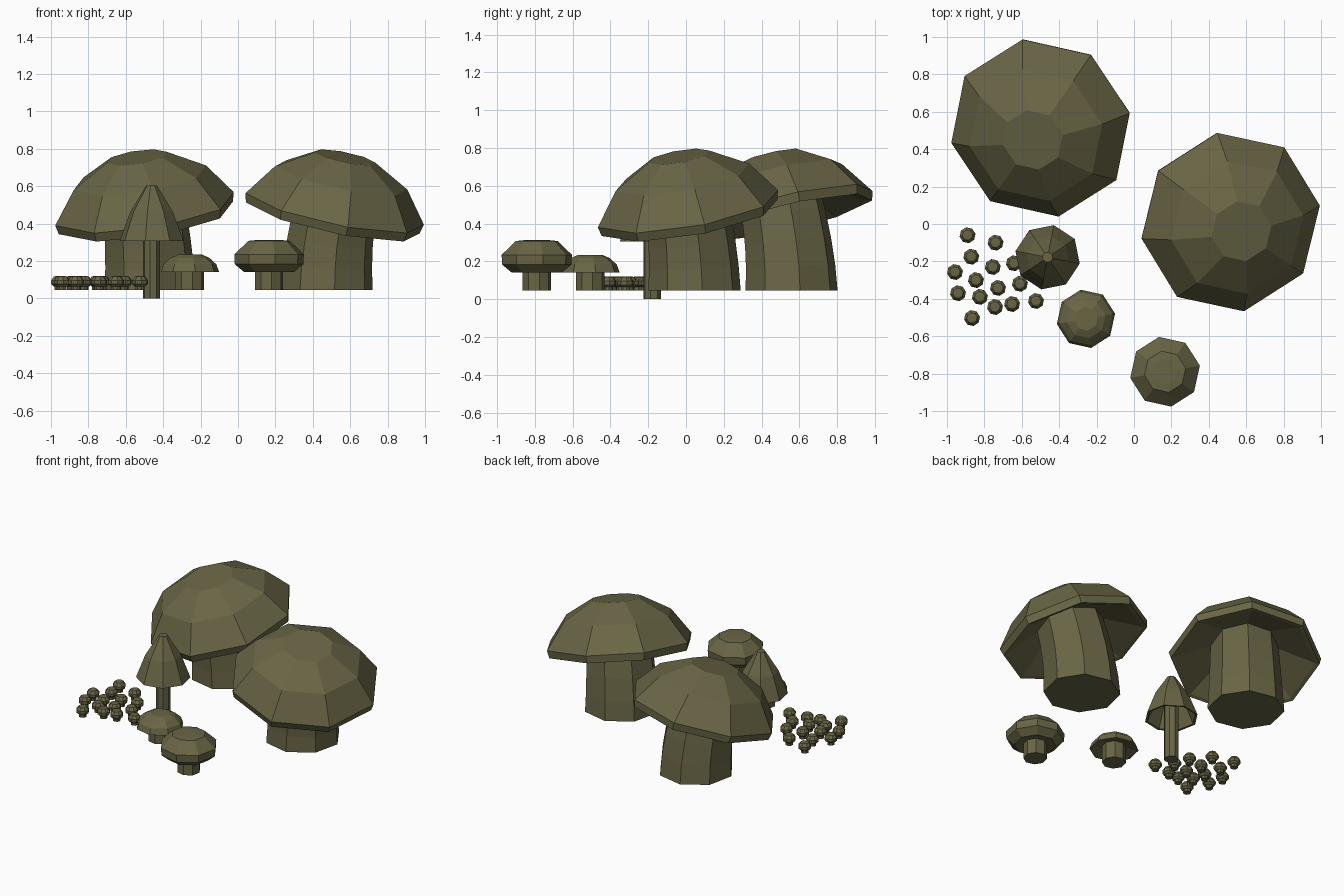
import bpy, bmesh, math
from mathutils import Vector, Matrix

if "Cube" in bpy.data.objects:
    bpy.data.objects.remove(bpy.data.objects["Cube"])

mat = bpy.data.materials.new("olive")
mat.diffuse_color = (0.14, 0.13, 0.06, 1)
mat.use_nodes = True
mat.node_tree.nodes["Principled BSDF"].inputs["Base Color"].default_value = mat.diffuse_color


def rings_object(name, rings, sides=8, spin=10):
    """Loft octagonal rings; each ring is (radius, matrix). Both ends are closed."""
    bm = bmesh.new()
    loops = []
    for r, m in rings:
        loop = []
        for i in range(sides):
            a = math.radians(spin) + 2 * math.pi * i / sides
            loop.append(bm.verts.new(m @ Vector((r * math.cos(a), r * math.sin(a), 0))))
        loops.append(loop)
    for lo, hi in zip(loops, loops[1:]):
        for i in range(sides):
            j = (i + 1) % sides
            bm.faces.new((lo[i], lo[j], hi[j], hi[i]))
    bm.faces.new(loops[0][::-1])
    bm.faces.new(loops[-1])
    bmesh.ops.recalc_face_normals(bm, faces=bm.faces)
    me = bpy.data.meshes.new(name)
    bm.to_mesh(me)
    bm.free()
    me.materials.append(mat)
    ob = bpy.data.objects.new(name, me)
    bpy.context.collection.objects.link(ob)
    return ob


def lathe(name, profile, base=Matrix(), spin=10):
    return rings_object(name, [(r, base @ Matrix.Translation((0, 0, z))) for r, z in profile], 8, spin)


def big_mushroom(name, centre, lean_deg, spin, tilt_deg=15.3):
    """Leaning cap on a curved stem; centre is the middle of the cap's rim."""
    c, d = Vector(centre), math.radians(lean_deg)
    lean = Vector((math.cos(d), math.sin(d), 0))
    axis = Vector((0, 0, 1)).cross(lean)
    tilt = math.radians(tilt_deg)
    rot = Matrix.Rotation(tilt, 4, axis)
    n = rot @ Vector((0, 0, 1))
    # cap: hollow underside, rim band, dome with flat top
    cap = [(0.19, 0.09), (0.455, -0.045), (0.48, -0.05), (0.492, 0),
           (0.365, 0.172), (0.165, 0.285)]
    lathe(name + "_cap", cap, Matrix.Translation(c) @ rot, spin)
    # stem: bends from upright to the cap's axis
    p1 = c - n * 0.206
    p0 = Vector((p1.x, p1.y, 0.045))
    p2 = c + n * 0.12
    rings = []
    for i in range(5):
        t = i / 4
        p = p0 * (1 - t) ** 2 + p1 * 2 * t * (1 - t) + p2 * t * t
        rings.append((0.248 - 0.03 * t,
                      Matrix.Translation(p) @ Matrix.Rotation(tilt * t, 4, axis)))
    rings_object(name + "_stem", rings, 8, spin)


def small_mushroom(name, x, y, cap, stem_r, stem_bottom, stem_top, spin=10):
    base = Matrix.Translation((x, y, 0))
    lathe(name + "_cap", cap, base, spin)
    lathe(name + "_stem", [(stem_r, stem_bottom), (stem_r, stem_top)], base, spin)


big_mushroom("big_mushroom_left", (-0.50, 0.513, 0.479), 237, 10.5)
big_mushroom("big_mushroom_right", (0.517, 0.01, 0.479), -40, 9.5)

# tall cone-capped mushroom
small_mushroom("cone_mushroom", -0.462, -0.178,
               [(0.04, 0.46), (0.10, 0.44), (0.16, 0.308), (0.175, 0.306),
                (0.115, 0.465), (0.028, 0.605)],
               0.047, 0, 0.48, 34)

# low domed mushroom
small_mushroom("dome_mushroom", -0.257, -0.507,
               [(0.07, 0.165), (0.145, 0.143), (0.158, 0.142), (0.143, 0.183),
                (0.105, 0.217), (0.064, 0.235)],
               0.077, 0.045, 0.18)

# round button mushroom
button = [(0.07, 0.15), (0.136, 0.142), (0.186, 0.183), (0.189, 0.235), (0.112, 0.308), (0.07, 0.312)]
small_mushroom("button_mushroom", 0.166, -0.79, button, 0.077, 0.045, 0.17)

# cluster of tiny mushrooms
tiny = [(0.028, 0.064), (0.042, 0.076), (0.043, 0.096), (0.028, 0.117), (0.018, 0.119)]
spots = [(-0.89, -0.06), (-0.74, -0.10), (-0.87, -0.175), (-0.755, -0.23), (-0.957, -0.257),
         (-0.845, -0.30), (-0.727, -0.342), (-0.941, -0.37), (-0.824, -0.39), (-0.866, -0.503),
         (-0.743, -0.444), (-0.652, -0.428), (-0.524, -0.412), (-0.61, -0.32), (-0.642, -0.21)]
for i, (x, y) in enumerate(spots):
    small_mushroom(f"tiny_mushroom_{i + 1}", x, y, tiny, 0.025, 0.045, 0.075)
